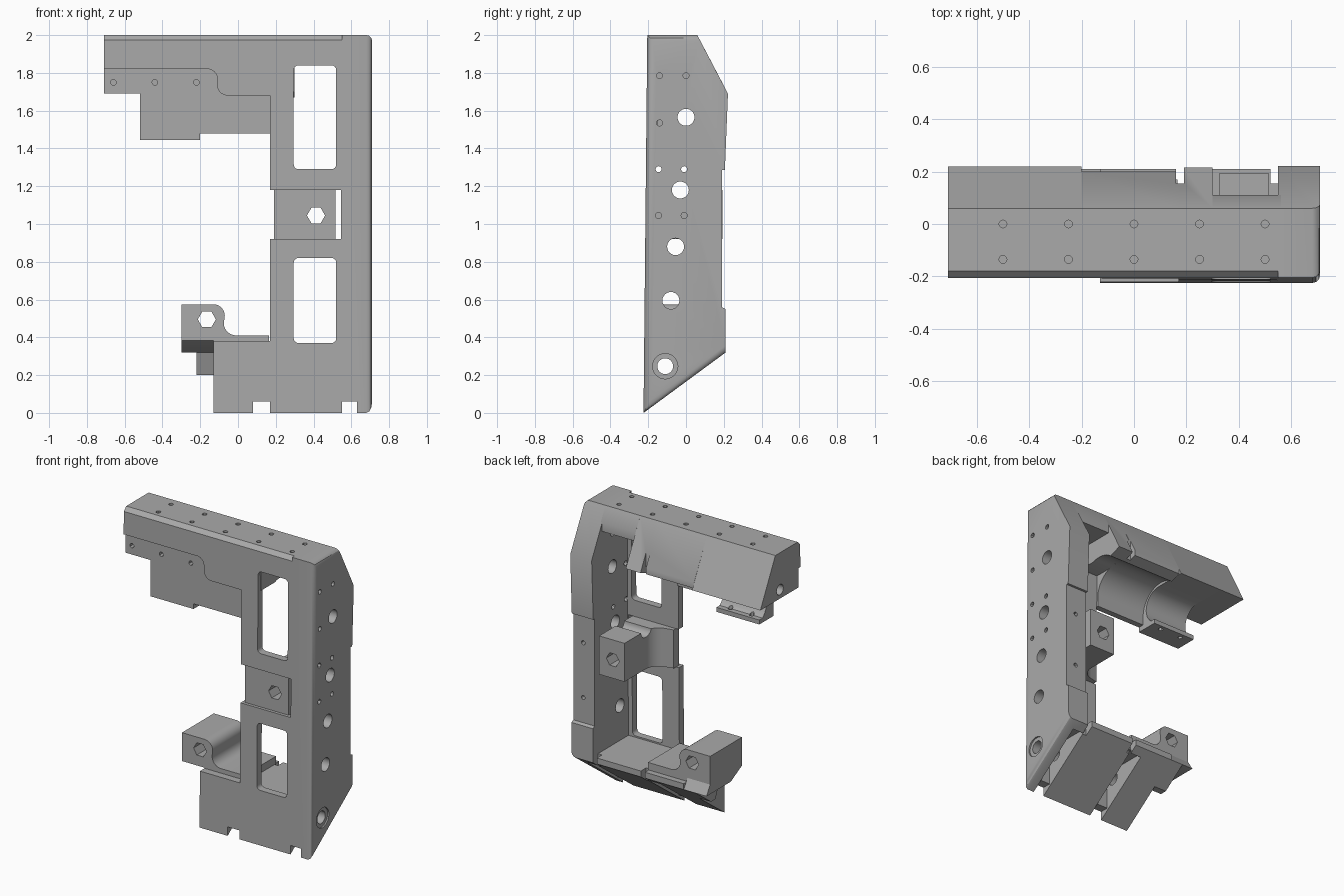
import bpy, bmesh, math
from mathutils import Vector

cube = bpy.data.objects.get("Cube")
if cube:
    bpy.data.objects.remove(cube, do_unlink=True)

grey = bpy.data.materials.new("mid grey plastic")
grey.use_nodes = True
COLOUR = (0.4, 0.4, 0.4, 1)
grey.diffuse_color = COLOUR
grey.node_tree.nodes["Principled BSDF"].inputs["Base Color"].default_value = COLOUR

# Maps (a, b, depth) to x, y, z for an extrusion along each axis
PLACE = {"x": lambda a, b, d: (d, a, b),
         "y": lambda a, b, d: (a, d, b),
         "z": lambda a, b, d: (a, b, d)}


def add_prism(bm, axis, points, lo, hi):
    rings = [[bm.verts.new(PLACE[axis](a, b, d)) for a, b in points] for d in (lo, hi)]
    bm.faces.new(rings[0])
    bm.faces.new(rings[1][::-1])
    n = len(points)
    for i in range(n):
        j = (i + 1) % n
        bm.faces.new((rings[0][j], rings[0][i], rings[1][i], rings[1][j]))


def arc(cx, cy, r, start, end, steps=8):
    angles = [math.radians(start + (end - start) * i / steps) for i in range(steps + 1)]
    return [(cx + r * math.cos(t), cy + r * math.sin(t)) for t in angles]


def disc(cx, cy, r, sides=24):
    return arc(cx, cy, r, 0, 360 - 360 / sides, sides - 1)


def rect(x0, x1, y0, y1, r=0):
    if not r:
        return [(x0, y0), (x1, y0), (x1, y1), (x0, y1)]
    return (arc(x0 + r, y0 + r, r, 180, 270, 4) + arc(x1 - r, y0 + r, r, 270, 360, 4)
            + arc(x1 - r, y1 - r, r, 0, 90, 4) + arc(x0 + r, y1 - r, r, 90, 180, 4))


def make_object(name, bm):
    bmesh.ops.recalc_face_normals(bm, faces=bm.faces)
    mesh = bpy.data.meshes.new(name)
    bm.to_mesh(mesh)
    bm.free()
    mesh.materials.append(grey)
    obj = bpy.data.objects.new(name, mesh)
    bpy.context.collection.objects.link(obj)
    return obj


def part(name, axis, points, lo, hi, cuts=(), bevel=None, width=0.03, segments=3, lean=0):
    """Extrude a profile, bevel chosen edges, lean it, then cut away prisms."""
    bm = bmesh.new()
    add_prism(bm, axis, points, lo, hi)
    bmesh.ops.recalc_face_normals(bm, faces=bm.faces)
    if bevel:
        edges = [e for e in bm.edges if all(bevel(v.co) for v in e.verts)]
        bmesh.ops.bevel(bm, geom=edges, offset=width, segments=segments,
                        profile=0.5, affect="EDGES")
    for v in bm.verts:
        v.co.y -= lean * (1 - v.co.z / 2)
    obj = make_object(name, bm)
    bpy.ops.object.select_all(action="DESELECT")
    bpy.context.view_layer.objects.active = obj
    obj.select_set(True)
    for cut in cuts:
        cutter_bm = bmesh.new()
        add_prism(cutter_bm, *cut)
        cutter = make_object("cutter", cutter_bm)
        cutter.hide_render = True
        mod = obj.modifiers.new("cut", "BOOLEAN")
        mod.operation, mod.solver, mod.object = "DIFFERENCE", "EXACT", cutter
        bpy.ops.object.modifier_apply(modifier=mod.name)
        bpy.data.objects.remove(cutter, do_unlink=True)
    bpy.ops.object.shade_smooth_by_angle(angle=math.radians(30))
    return obj


# Shared cutters: cable holes, base notches, sloped underside
cable_holes = [("x", disc(y, z, r), -1, 1) for y, z, r in
               ((0, 1.565, .045), (-.03, 1.18, .045), (-.055, .88, .045),
                (-.08, .595, .045), (-.11, .247, .042))]
notch = [(-.3, -.1), (-.3, .06), (-.165, .06), (-.165, .31), (.16, .31), (.16, -.1)]
notches = [("x", notch, .08, .17), ("x", notch, .55, .63)]
below_slope = ("x", [(-.3, -.055), (.1, .239), (.1, -.2), (-.3, -.2)], -1, 1)
edge_slots = [("z", rect(x, x + .03, .155, .4), -.5, 2.5) for x in (.16, .52)]

# Side wall with cable holes, screw holes and a recessed back strip
wall_profile = [(-.225, 0), (-.205, 2), (.06, 2), (.222, 1.69), (.206, 1.29),
                (.206, 1.285), (.19, 1.285), (.19, .56), (.21, .55), (.21, .32)]
screw_holes = [("x", disc(y, z, .016, 12), .4, 1) for y, z in
               ((-.14, 1.785), (0, 1.785), (-.14, 1.535), (-.145, 1.29),
                (-.01, 1.29), (-.145, 1.045), (-.01, 1.045))]
strip_holes = [("y", disc(.635, z, .014, 12), .15, .3) for z in (1.1, .73)]
part("side_wall", "x", wall_profile, .55, .71,
     cable_holes + screw_holes + strip_holes + [notches[1]]
     + [("x", disc(-.11, .247, .067), .7, 1)],
     bevel=lambda c: c.x > .7 and (c.y < -.19 or c.z > 1.9 or c.z < .4))

# Front plate with windows and a stepped lip under the top
front_outline = ([(-.71, 2), (-.71, 1.82), (-.16, 1.82)]
                 + arc(-.16, 1.77, .05, 80, 0, 5) + arc(-.055, 1.735, .055, 180, 270, 5)
                 + [(.17, 1.68), (.17, .38), (-.13, .38), (-.13, 0), (.6, 0), (.6, 2)])
windows = [("y", rect(.295, .52, 1.29, 1.84, .025), -.4, 0),
           ("y", rect(.295, .52, .37, .82, .025), -.4, 0),
           ("y", rect(.1, .545, .92, 1.18), -.4, 0)]
part("front_plate", "y", front_outline, -.205, -.155,
     windows + notches + [below_slope],
     bevel=lambda c: c.z > 1.99 and c.y < -.2, width=.026, segments=1, lean=.02)

# Top beam: end block, small trough, large trough and thin bridge
crown = [(.22, 1.695), (.06, 2), (-.17, 2), (-.19, 1.97)]
top_holes = [("z", disc(x, y, .015, 12), 1.96, 2.1)
             for x in (-.5, -.25, 0, .25, .5) for y in (0, -.135)]
face_holes = [("y", disc(x, 1.75, .015, 12), -.3, -.15) for x in (-.66, -.44, -.22)]
end_hole = ("x", disc(.01, 1.75, .035), -.9, -.6)
part("top_end_block", "x", [(-.19, 1.69), (.22, 1.69)] + crown[1:], -.71, -.52,
     top_holes[:2] + face_holes[:1] + [end_hole])
small_trough = [(-.19, 1.445), (-.04, 1.445), (-.04, 1.475)] + arc(0, 1.57, .12, 232, 90, 14)
lip_holes = [("z", disc(x, -.075, .015, 12), 1.4, 1.5) for x in (-.44, -.28)]
part("small_trough", "x", small_trough + [(.22, 1.69)] + crown[1:], -.52, -.2,
     top_holes[:4] + face_holes[1:] + lip_holes)
large_trough = [(-.19, 1.48), (-.15, 1.48)] + arc(.02, 1.54, .17, 180, 50, 14)
part("large_trough", "x", large_trough + [(.2, 1.695), (.2, 1.733)] + crown[1:], -.2, .17,
     top_holes[2:6] + edge_slots[:1])
rear_gusset = [(-.18, 1.7)] + arc(.02, 1.54, .17, 110, 50, 6)
part("top_gusset", "x", rear_gusset + [(.215, 1.7)] + crown[1:], .17, .3,
     top_holes[6:8] + edge_slots[:1])
part("top_bridge", "x", [(-.18, 1.845), (.11, 1.845), (.11, 1.905)] + crown[1:], .3, .56,
     top_holes[8:])

# Middle boss: block with a hex bore, curving out of a recessed front panel
boss_profile = ([(.19, -.195), (.515, -.195), (.515, .192), (.325, .192), (.325, -.03)]
                + arc(.225, -.03, .1, 0, -80, 8) + [(.19, -.14)])
part("middle_boss", "z", boss_profile, .92, 1.18,
     [("y", disc(.413, 1.045, .048, 6), -.5, .5), cable_holes[1]])
part("boss_web", "x", rect(-.195, -.15, .92, 1.18), .19, .3)

# Sloped base
base_profile = [(-.222, .002), (-.2, .36), (.21, .36), (.21, .32)]
part("base", "x", base_profile, -.13, .6,
     notches + [cable_holes[4]] + edge_slots)

# Lower clamp with a hex bore and a stepped, sloped underside
clamp_profile = ([(-.3, .383), (-.3, .575), (-.14, .575)] + arc(-.13, .515, .06, 90, 0, 6)
                 + arc(-.01, .475, .065, 180, 270, 6) + [(.165, .41), (.165, .35), (-.13, .35), (-.13, .383)])
part("lower_clamp", "y", clamp_profile, -.17, .17,
     [("y", disc(-.165, .495, .048, 6), -.5, .5)])
part("clamp_underside", "x", [(-.17, .384), (-.05, .32), (.21, .32), (.17, .384)], -.3, -.13)
part("clamp_foot", "x", [(0, .2), (.047, .2), (.21, .32), (-.05, .325)], -.22, -.13)
